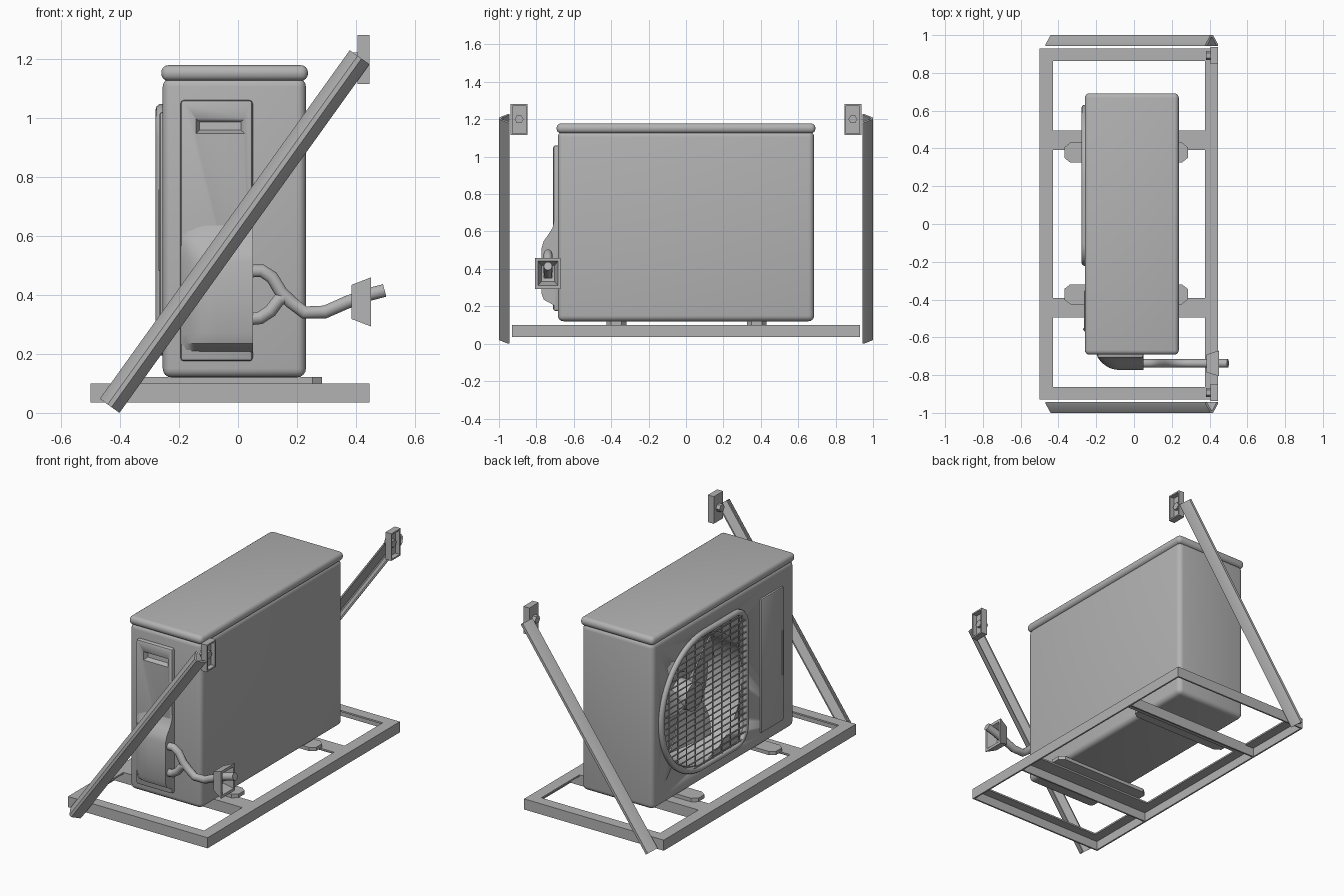
import bpy, bmesh, math
from mathutils import Vector as V

cube = bpy.data.objects.get("Cube")
if cube:
    bpy.data.objects.remove(cube, do_unlink=True)

grey = bpy.data.materials.new("grey metal")
grey.use_nodes = True
COLOR = (0.45, 0.45, 0.45, 1)
grey.diffuse_color = COLOR
for node in grey.node_tree.nodes:
    if node.type == 'BSDF_PRINCIPLED':
        node.inputs["Base Color"].default_value = COLOR


def activate(ob):
    bpy.ops.object.select_all(action='DESELECT')
    ob.select_set(True)
    bpy.context.view_layer.objects.active = ob


def add(name, bm, bevel=0, segments=3):
    """Turn a bmesh into a shaded object, with an optional rounded edge."""
    bmesh.ops.recalc_face_normals(bm, faces=bm.faces)
    mesh = bpy.data.meshes.new(name)
    bm.to_mesh(mesh)
    bm.free()
    mesh.materials.append(grey)
    ob = bpy.data.objects.new(name, mesh)
    bpy.context.collection.objects.link(ob)
    activate(ob)
    if bevel:
        mod = ob.modifiers.new("round", 'BEVEL')
        mod.width, mod.segments = bevel, segments
        bpy.ops.object.modifier_apply(modifier=mod.name)
    bpy.ops.object.shade_smooth_by_angle(angle=math.radians(35))
    return ob


def loft(name, sections, bevel=0, loop=False):
    """Skin a list of matching closed outlines."""
    bm = bmesh.new()
    rings = [[bm.verts.new(p) for p in s] for s in sections]
    n = len(rings[0])
    pairs = list(zip(rings, rings[1:])) + ([(rings[-1], rings[0])] if loop else [])
    for a, b in pairs:
        for i in range(n):
            j = (i + 1) % n
            bm.faces.new((a[i], a[j], b[j], b[i]))
    if not loop:
        bm.faces.new(rings[0])
        bm.faces.new(rings[-1])
    return add(name, bm, bevel)


def bar(name, profile, a, b, u, v, bevel=0):
    """Sweep a flat profile, laid on axes u and v, from a to b."""
    return loft(name, [[V(e) + V(u) * p + V(v) * q for p, q in profile] for e in (a, b)], bevel)


def box(name, lo, hi, bevel=0, segments=3):
    bm = bmesh.new()
    bmesh.ops.create_cube(bm, size=1)
    for v in bm.verts:
        v.co = V([(lo[i] + hi[i]) / 2 + v.co[i] * (hi[i] - lo[i]) for i in range(3)])
    return add(name, bm, bevel, segments)


def disc(name, x0, x1, y, z, r, n=48):
    """Cylinder along x."""
    return loft(name, [[(x, y + r * math.cos(i * math.tau / n), z + r * math.sin(i * math.tau / n))
                        for i in range(n)] for x in (x0, x1)])


def cut(ob, cutter):
    activate(ob)
    mod = ob.modifiers.new("cut", 'BOOLEAN')
    mod.object, mod.solver = cutter, 'EXACT'
    bpy.ops.object.modifier_apply(modifier=mod.name)
    bpy.data.objects.remove(cutter, do_unlink=True)


def wires(name, paths, radius, resolution=2, cyclic=False):
    """Round tubes along straight-segment paths."""
    cu = bpy.data.curves.new(name, 'CURVE')
    cu.dimensions = '3D'
    cu.bevel_depth, cu.bevel_resolution, cu.use_fill_caps = radius, resolution, True
    for path in paths:
        sp = cu.splines.new('POLY')
        sp.points.add(len(path) - 1)
        for pt, co in zip(sp.points, path):
            pt.co = (*co, 1)
        sp.use_cyclic_u = cyclic
    cu.materials.append(grey)
    ob = bpy.data.objects.new(name, cu)
    bpy.context.collection.objects.link(ob)
    activate(ob)
    bpy.ops.object.convert(target='MESH')
    bpy.ops.object.shade_smooth_by_angle(angle=math.radians(50))


# Cabinet with the round fan opening, and its lid
FY, FZ = 0.205, 0.62
body = box("cabinet", (-0.255, -0.685, 0.12), (0.23, 0.685, 1.135), 0.03, 4)
cut(body, disc("fan_cutter", -0.4, -0.02, FY, FZ, 0.385, 64))
box("lid", (-0.26, -0.692, 1.125), (0.237, 0.692, 1.178), 0.024, 4)

# Fan: hub, motor and swept blades
disc("fan_hub", -0.2, -0.1, FY, FZ, 0.085, 32)
disc("fan_motor", -0.1, -0.02, FY, FZ, 0.12, 32)
for k in range(3):
    sections = []
    for step in range(6):
        r = 0.06 + step * 0.058
        mid = k * math.tau / 3 + step * 0.08
        half = 0.5 - step * 0.02
        ring = []
        for side, dx in ((-1, 0), (1, 0), (1, 0.008), (-1, 0.008)):
            t = mid + side * half
            ring.append((-0.145 + side * 0.045 + dx, FY + r * math.cos(t), FZ + r * math.sin(t)))
        sections.append(ring)
    loft("fan_blade_%d" % (k + 1), sections)

# Fan guard: rim round at the back end, squared at the front end, with a wire mesh
R, C = 0.408, 0.1
outline = [(-0.26, FY + R * math.cos(t), FZ + R * math.sin(t))
           for t in [math.radians(a) for a in range(-90, 91, 6)]]
for sign, start in ((1, 90), (-1, 180)):
    for a in range(start, start + 91, 15):
        t = math.radians(a)
        outline.append((-0.26, FY - R + C + C * math.cos(t), FZ + sign * (R - C) + C * math.sin(t)))
wires("guard_rim", [outline], 0.019, 3, True)


def corner(d):
    """Inset of the squared end at distance d from the centre line."""
    e = max(0, abs(d) - (R - C))
    return C - math.sqrt(max(0, C * C - e * e))


mesh_lines = []
for i in range(-10, 11):
    d = i * 0.038
    mesh_lines.append([(-0.272, FY - R + corner(d), FZ + d),
                       (-0.272, FY + math.sqrt(R * R - d * d), FZ + d)])
for i in range(-4, 5):
    d = i * 0.085
    h = math.sqrt(R * R - d * d) if d > 0 else R - corner(d)
    mesh_lines.append([(-0.266, FY + d, FZ - h), (-0.266, FY + d, FZ + h)])
wires("guard_mesh", mesh_lines, 0.004, 1)

# Service panel beside the fan, with a small grip
box("service_panel", (-0.266, -0.57, 0.2), (-0.24, -0.35, 1.02), 0.01, 2)
box("panel_grip", (-0.27, -0.565, 0.48), (-0.26, -0.55, 0.76), 0.004, 1)

# Valve cover: plate with a grip recess and a bulge that fades to one side
cover = box("valve_cover", (-0.195, -0.71, 0.175), (0.05, -0.66, 1.06), 0.012, 2)
cut(cover, loft("grip_cutter", [
    [(x, y, z) for x, z in ((-0.06 - w, 0.972 - h), (-0.06 + w, 0.972 - h),
                            (-0.06 + w, 0.972 + h), (-0.06 - w, 0.972 + h))]
    for y, w, h in ((-0.72, 0.088, 0.03), (-0.685, 0.07, 0.014))]))
BULGE = [(0, 0.66), (0.008, 0.62), (0.03, 0.585), (0.055, 0.55), (0.068, 0.51),
         (0.068, 0.27), (0.055, 0.235), (0, 0.205)]
loft("valve_bulge", [[(x, -0.69, 0.66)] + [(x, -0.705 - d * f, z) for d, z in BULGE] + [(x, -0.69, 0.205)]
                     for x, f in ((-0.192, 0.03), (-0.175, 0.35), (-0.155, 0.62), (-0.13, 0.84),
                                  (-0.1, 0.97), (-0.07, 1), (0.05, 1))])

# Pipes and the wall sleeve they pass through
PY = -0.738
MAIN = [(0.03, 0.48), (0.08, 0.482), (0.115, 0.46), (0.145, 0.41), (0.18, 0.375), (0.225, 0.34),
        (0.295, 0.342), (0.37, 0.375), (0.44, 0.4), (0.497, 0.415)]
BRANCH = [(0.03, 0.318), (0.075, 0.322), (0.11, 0.345), (0.14, 0.385), (0.16, 0.392)]
wires("pipes", [[(x, PY, z) for x, z in p] for p in (MAIN, BRANCH)], 0.023, 3)


def square(x, h):
    return [(x, PY + s * h * 0.82, 0.376 + t * h) for s, t in ((-1, -1), (1, -1), (1, 1), (-1, 1))]


loft("wall_sleeve", [square(0.385, 0.058), square(0.45, 0.083), square(0.45, 0.066),
                     square(0.392, 0.043), square(0.385, 0.025)], loop=True)

# Mounting feet with clipped ends
for label, y in (("front", -0.372), ("back", 0.378)):
    outline = [(sx * p - 0.042, sy * q) for sx, sy, p, q in (
        (1, -1, 0.295, 0.053), (1, -1, 0.327, 0.028), (1, 1, 0.327, 0.028), (1, 1, 0.295, 0.053),
        (-1, 1, 0.295, 0.053), (-1, 1, 0.327, 0.028), (-1, -1, 0.327, 0.028), (-1, -1, 0.295, 0.053))]
    bar(label + "_foot", outline, (0, y, 0.1), (0, y, 0.122), (1, 0, 0), (0, 1, 0))


# Base frame of angle iron: flat flange on top, upright flange outside
def angle(w, h=0.065, t=0.01):
    return [(0, 0), (w, 0), (w, -t), (t, -t), (t, -h), (0, -h)]


TOP = 0.1
UP = (0, 0, 1)
bar("right_rail", angle(0.07), (-0.5, -0.93, TOP), (-0.5, 0.93, TOP), (1, 0, 0), UP)
bar("left_rail", angle(0.07), (0.445, -0.93, TOP), (0.445, 0.93, TOP), (-1, 0, 0), UP)
for label, s in (("front", -1), ("back", 1)):
    bar(label + "_rail", angle(0.066), (-0.5, s * 0.93, TOP), (0.445, s * 0.93, TOP), (0, -s, 0), UP)
    bar(label + "_cross_rail", angle(0.103), (-0.49, s * 0.495, TOP), (0.435, s * 0.495, TOP), (0, -s, 0), UP)

    # Diagonal brace of ridged section
    low, high = V((-0.435, s * 0.943, 0.024)), V((0.412, s * 0.943, 1.205))
    along = (high - low).normalized()
    side = V((-along.z, 0, along.x))
    ridge = [(-0.041, 0), (-0.041, 0.008), (-0.008, 0.057), (0.008, 0.057), (0.041, 0.008), (0.041, 0),
             (0.032, 0), (0.004, 0.044), (-0.004, 0.044), (-0.032, 0)]
    bar(label + "_brace", ridge, low, high, side, (0, s, 0))

    # Wall bracket: shallow box open towards the wall, with a hexagonal bolt
    yc = s * 0.892

    def rim(x, w, h):
        return [(x, yc + a * w, 1.198 + b * h) for a, b in ((-1, -1), (1, -1), (1, 1), (-1, 1))]

    loft(label + "_wall_bracket", [rim(0.405, 0.045, 0.083), rim(0.445, 0.045, 0.083),
                                   rim(0.445, 0.036, 0.074), rim(0.415, 0.036, 0.074)])
    disc(label + "_bolt_head", 0.38, 0.41, yc, 1.2, 0.024, 6)
    disc(label + "_bolt_end", 0.41, 0.432, yc, 1.2, 0.024, 6)
